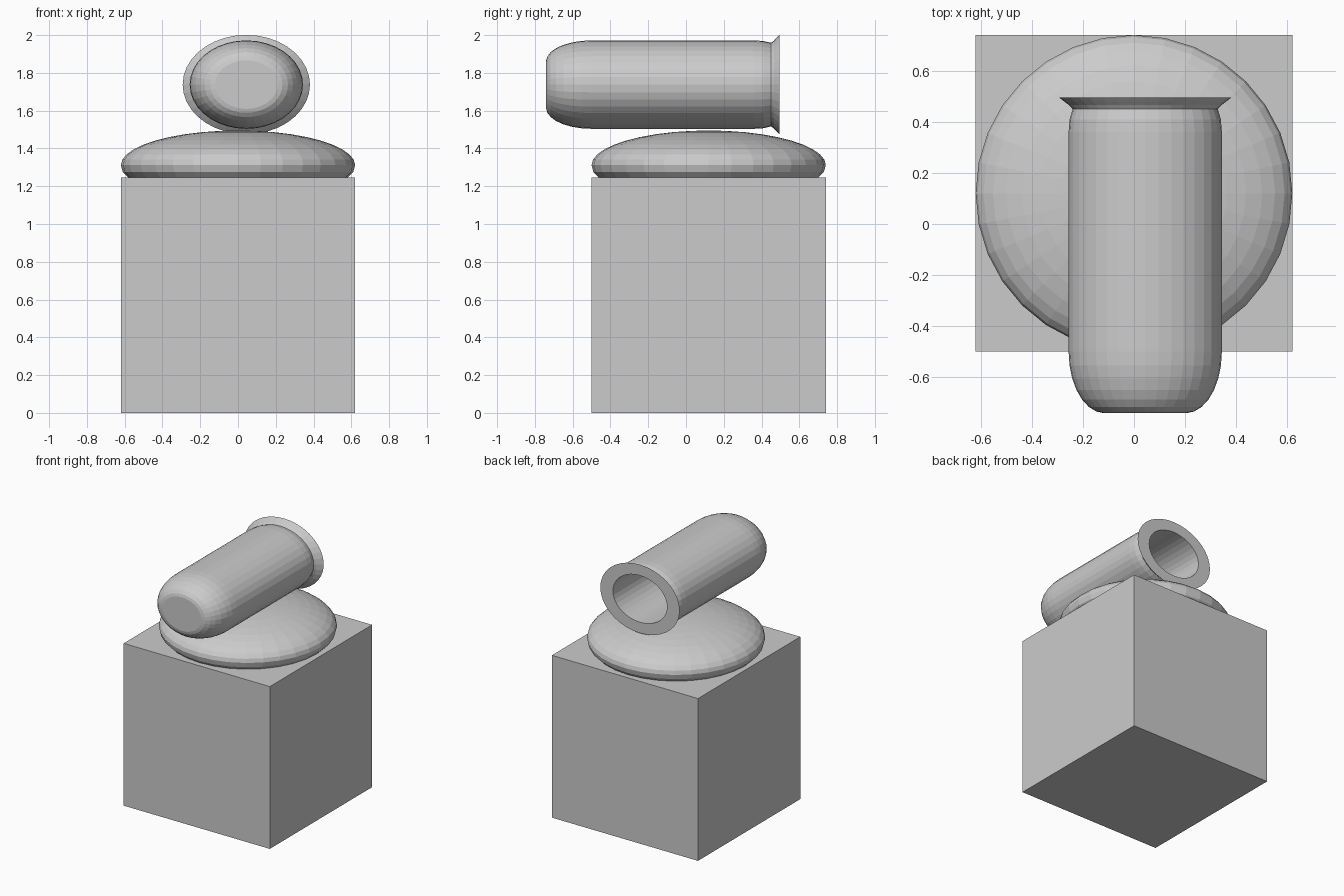
import bpy, bmesh, math
from mathutils import Matrix, Vector

if "Cube" in bpy.data.objects:
    bpy.data.objects.remove(bpy.data.objects["Cube"])

grey = bpy.data.materials.new("stone grey")
grey.diffuse_color = (0.6, 0.6, 0.6, 1)
grey.use_nodes = True
grey.node_tree.nodes["Principled BSDF"].inputs["Base Color"].default_value = grey.diffuse_color


def finish(name, bm):
    bmesh.ops.recalc_face_normals(bm, faces=bm.faces)
    mesh = bpy.data.meshes.new(name)
    bm.to_mesh(mesh)
    bm.free()
    mesh.materials.append(grey)
    obj = bpy.data.objects.new(name, mesh)
    bpy.context.collection.objects.link(obj)
    return obj


def lathe(name, profile, segments, matrix):
    """Spin (radius, height) points round z, cap both ends, then place."""
    bm = bmesh.new()
    rings = []
    for r, h in profile:
        rings.append([bm.verts.new((r * math.cos(2 * math.pi * i / segments),
                                    r * math.sin(2 * math.pi * i / segments), h))
                      for i in range(segments)])
    for a, b in zip(rings, rings[1:]):
        for i in range(segments):
            j = (i + 1) % segments
            bm.faces.new((a[i], a[j], b[j], b[i]))
    bm.faces.new(rings[0])
    bm.faces.new(rings[-1])
    bmesh.ops.transform(bm, matrix=matrix, verts=bm.verts)
    return finish(name, bm)


# Square block
bm = bmesh.new()
bmesh.ops.create_cube(bm, size=1.24)
bmesh.ops.scale(bm, vec=(1, 1, 1.245 / 1.24), verts=bm.verts)
bmesh.ops.translate(bm, vec=(0, 0.12, 0.6225), verts=bm.verts)
finish("block", bm)

# Flattened dome cushion
profile = [(0.56, 1.235), (0.582, 1.247), (0.61, 1.275)]
for i in range(10):
    a = math.radians(90) * i / 10
    profile.append((0.62 * math.cos(a), 1.312 + 0.183 * math.sin(a)))
profile.append((0.02, 1.495))
lathe("cushion", profile, 32, Matrix.Translation((0, 0.12, 0)))

# Hollow jar lying on its side: outer wall, flared lip, then inner wall
profile = []
for i in range(8):
    a = math.radians(90) * i / 7
    profile.append((0.16 + 0.14 * math.sin(a), -0.50 - 0.24 * math.cos(a)))
profile[0] = (0.165, -0.74)
profile += [(0.30, 0.36), (0.296, 0.41), (0.284, 0.45),
            (0.298, 0.465), (0.318, 0.48), (0.337, 0.495),
            (0.23, 0.495), (0.23, -0.48)]
for i in range(1, 6):
    a = math.radians(90) * i / 5
    profile.append((0.12 + 0.11 * math.cos(a), -0.48 - 0.17 * math.sin(a)))
place = (Matrix.Translation((0.044, 0, 1.738))
         @ Matrix.Diagonal((1, 1, 0.78, 1))
         @ Matrix.Rotation(math.radians(-90), 4, 'X'))
lathe("jar", profile, 36, place)
